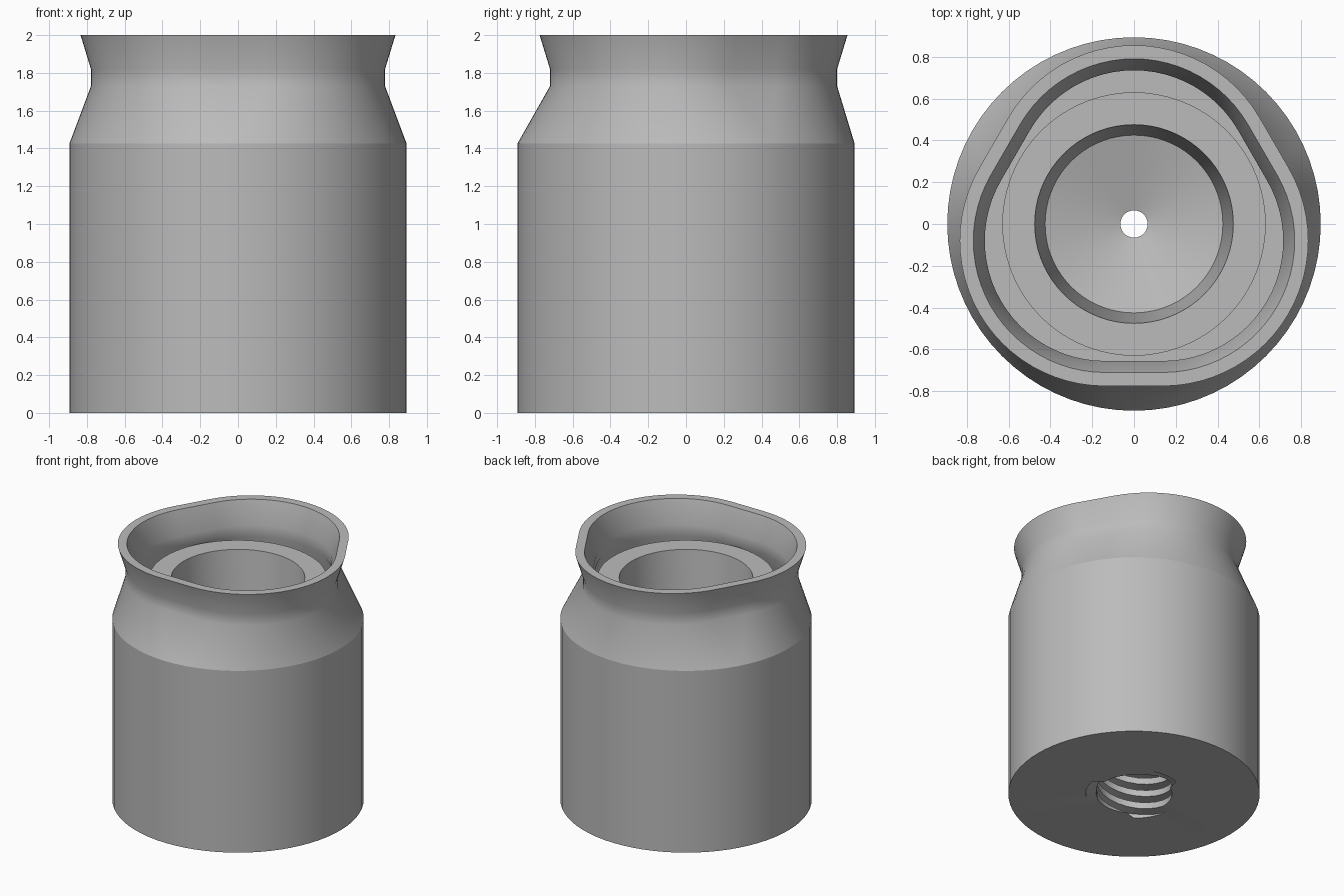
import bpy, bmesh
from math import sin, cos, radians, pi

if "Cube" in bpy.data.objects:
    bpy.data.objects.remove(bpy.data.objects["Cube"])

grey = bpy.data.materials.new("plain grey")
grey.diffuse_color = (0.5, 0.5, 0.5, 1)
grey.use_nodes = True
grey.node_tree.nodes["Principled BSDF"].inputs["Base Color"].default_value = grey.diffuse_color

# Ring stations: (outline angle, lobe angle). Angles between lobes appear twice,
# so the outline can hold a straight side there.
STATIONS = []
for lobe in (90, 210, 330):
    STATIONS += [(lobe + a, lobe) for a in range(-60, 61, 5)]


def rounded(r, z, d=0.0):
    """Circle of radius r, or a hull of three circles pushed out by d."""
    return [(d * cos(radians(l)) + r * cos(radians(a)),
             d * sin(radians(l)) + r * sin(radians(a)), z) for a, l in STATIONS]


def lobed(z, turn, crest=0.27, root=0.345):
    """Three-groove thread section, turned by an angle."""
    pts = []
    for a, l in STATIONS:
        t = min(1, max(0, (abs(a - l) - 20) / 10))
        r = root + (crest - root) * t
        pts.append((r * cos(radians(a) + turn), r * sin(radians(a) + turn), z))
    return pts


def loft(name, rings):
    """Skin a closed sequence of rings."""
    bm = bmesh.new()
    rows = [[bm.verts.new(p) for p in ring] for ring in rings]
    n = len(STATIONS)
    for k, row in enumerate(rows):
        nxt = rows[(k + 1) % len(rows)]
        for i in range(n):
            j = (i + 1) % n
            bm.faces.new((row[i], row[j], nxt[j], nxt[i]))
    bmesh.ops.remove_doubles(bm, verts=bm.verts, dist=1e-5)
    bmesh.ops.recalc_face_normals(bm, faces=bm.faces)
    mesh = bpy.data.meshes.new(name)
    bm.to_mesh(mesh)
    bm.free()
    mesh.materials.append(grey)
    ob = bpy.data.objects.new(name, mesh)
    bpy.context.collection.objects.link(ob)
    bpy.ops.object.select_all(action='DESELECT')
    ob.select_set(True)
    bpy.context.view_layer.objects.active = ob
    bpy.ops.object.shade_smooth_by_angle(angle=radians(30))
    return ob


# Body: outer wall, shoulder, raised cup, funnel, drain hole, threaded socket
LEAD, DEPTH, STEPS = 0.3, 0.6, 48
body = [rounded(r, z) for r, z in (
    (0.893, 0), (0.893, 1.425), (0.63, 1.425), (0.63, 1.74),
    (0.475, 1.74), (0.425, 1.15), (0.065, 1.05), (0.065, DEPTH))]
for s in range(STEPS, -1, -1):
    z = DEPTH * s / STEPS
    body.append(lobed(z, 2 * pi * z / LEAD))
loft("body", body)

# Flared lip: circular foot blending into a rounded triangular mouth
loft("lip", [rounded(r, z, d) for r, z, d in (
    (0.893, 1.425, 0), (0.64, 1.73, 0.16), (0.64, 1.82, 0.16), (0.695, 2, 0.16),
    (0.63, 2, 0.16), (0.575, 1.82, 0.16), (0.575, 1.73, 0.16), (0.828, 1.425, 0))])
